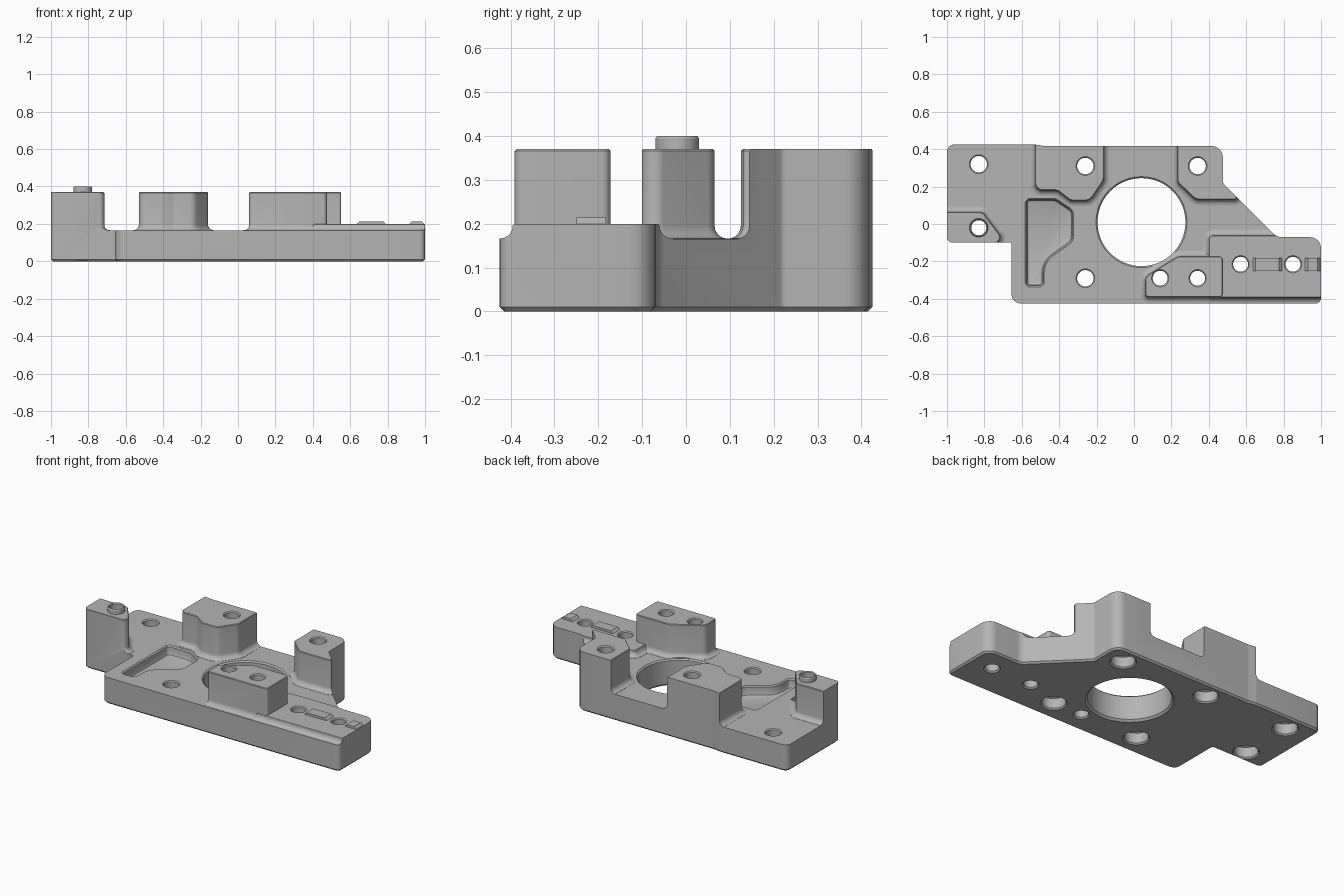
import bpy, bmesh, math
from mathutils import Vector

if "Cube" in bpy.data.objects:
    bpy.data.objects.remove(bpy.data.objects["Cube"], do_unlink=True)

metal = bpy.data.materials.new("cast_grey")
metal.use_nodes = True
grey = (0.46, 0.46, 0.46, 1)
metal.diffuse_color = grey
metal.node_tree.nodes["Principled BSDF"].inputs["Base Color"].default_value = grey

PLATE, STEP, BOSS = 0.165, 0.2, 0.37


def rounded(points, off=0.0, segs=6):
    """Counter-clockwise (x, y, radius) corners, offset outwards and rounded."""
    pts = [Vector(p[:2]) for p in points]
    count = len(pts)
    dirs = [(pts[(i + 1) % count] - pts[i]).normalized() for i in range(count)]
    out = []
    for i, p in enumerate(pts):
        a, b = dirs[i - 1], dirs[i]
        na, nb = Vector((a.y, -a.x)), Vector((b.y, -b.x))
        corner = p + (na + nb) * off / (1 + na.dot(nb))
        turn = math.atan2(a.x * b.y - a.y * b.x, a.dot(b))
        side = 1 if turn > 0 else -1
        r = max(points[i][2] + side * off, 0.004)
        start = corner - a * r * math.tan(abs(turn) / 2)
        centre = start - na * r * side
        for k in range(segs + 1):
            t = turn * k / segs
            n = Vector((na.x * math.cos(t) - na.y * math.sin(t),
                        na.x * math.sin(t) + na.y * math.cos(t)))
            out.append(centre + n * r * side)
    return out


def circle(x, y, r, n=40):
    return [(x + r * math.cos(2 * math.pi * k / n),
             y + r * math.sin(2 * math.pi * k / n)) for k in range(n)]


def loft(name, rings):
    """Closed solid through a stack of (outline, z) rings."""
    bm = bmesh.new()
    rows = [[bm.verts.new((p[0], p[1], z)) for p in ring] for ring, z in rings]
    for low, high in zip(rows, rows[1:]):
        for i in range(len(low)):
            j = (i + 1) % len(low)
            bm.faces.new((low[i], low[j], high[j], high[i]))
    bm.faces.new(rows[0][::-1])
    bm.faces.new(rows[-1])
    bmesh.ops.recalc_face_normals(bm, faces=bm.faces)
    mesh = bpy.data.meshes.new(name)
    bm.to_mesh(mesh)
    bm.free()
    mesh.materials.append(metal)
    obj = bpy.data.objects.new(name, mesh)
    bpy.context.collection.objects.link(obj)
    return obj


def combine(target, other, operation):
    mod = target.modifiers.new("cut", "BOOLEAN")
    mod.operation, mod.solver, mod.object = operation, "EXACT", other
    bpy.context.view_layer.objects.active = target
    bpy.ops.object.modifier_apply(modifier=mod.name)
    bpy.data.objects.remove(other, do_unlink=True)


def boss(name, points, top, fillet=0.03):
    """Upright pad with a concave fillet at its foot and a softened top edge."""
    rings = [(rounded(points, fillet), 0.1)]
    for k in range(6):
        a = math.pi / 2 * k / 5
        rings.append((rounded(points, fillet * (1 - math.sin(a))),
                      PLATE + 0.001 + fillet * (1 - math.cos(a))))
    rings += [(rounded(points), top - 0.004), (rounded(points, -0.004), top)]
    return loft(name, rings)


def smooth(obj):
    bpy.ops.object.select_all(action="DESELECT")
    obj.select_set(True)
    bpy.context.view_layer.objects.active = obj
    bpy.ops.object.shade_smooth_by_angle(angle=math.radians(32))


# Slab, oversized until trimmed to the outline
slab = [(-1.2, -0.6, 0.01), (1.2, -0.6, 0.01), (1.2, 0.6, 0.01), (-1.2, 0.6, 0.01)]
body = loft("mounting_bracket", [(rounded(slab), -0.1), (rounded(slab), PLATE)])

# Raised pads and the low step
combine(body, boss("step", [
    (0.4, -0.395, 0.01), (1.1, -0.395, 0.01), (1.1, -0.06, 0.01),
    (0.4, -0.06, 0.02)], STEP), "UNION")
combine(body, boss("side_pad", [
    (-1.1, -0.102, 0.01), (-0.715, -0.102, 0.03), (-0.715, -0.06, 0.03),
    (-0.81, 0.065, 0.04), (-1.1, 0.065, 0.01)], BOSS), "UNION")
combine(body, boss("rear_pad", [
    (-0.53, 0.5, 0.01), (-0.53, 0.18, 0.04), (-0.41, 0.18, 0.05),
    (-0.34, 0.125, 0.04), (-0.235, 0.125, 0.05), (-0.16, 0.235, 0.05),
    (-0.16, 0.5, 0.01)], BOSS), "UNION")
combine(body, boss("corner_pad", [
    (0.23, 0.5, 0.01), (0.23, 0.225, 0.04), (0.33, 0.13, 0.05),
    (0.55, 0.13, 0.01), (0.55, 0.5, 0.01)], BOSS), "UNION")
combine(body, boss("front_pad", [
    (0.06, -0.391, 0.02), (0.475, -0.391, 0.02), (0.475, -0.172, 0.02),
    (0.235, -0.172, 0.05), (0.06, -0.28, 0.04)], BOSS), "UNION")

# Locating collar on the side pad
collar = (-0.83, -0.02)
combine(body, loft("collar", [
    (circle(*collar, 0.05), 0.3), (circle(*collar, 0.05), 0.394),
    (circle(*collar, 0.046), 0.4)]), "UNION")

# Trim to the plate outline, chamfered underneath
outline = [
    (-1, -0.1, 0.03), (-0.655, -0.1, 0.008), (-0.655, -0.425, 0.05),
    (1, -0.425, 0.03), (1, -0.07, 0.06), (0.765, -0.07, 0.06),
    (0.475, 0.22, 0.02), (0.475, 0.417, 0.06), (-0.48, 0.417, 0.03),
    (-0.53, 0.425, 0.03), (-1, 0.425, 0.04)]
combine(body, loft("outline", [
    (rounded(outline, -0.01), 0), (rounded(outline), 0.01),
    (rounded(outline), 0.5)]), "INTERSECT")

# Curved pocket
pocket = [
    (-0.575, 0.13, 0.02), (-0.575, -0.33, 0.02), (-0.487, -0.33, 0.02),
    (-0.487, -0.2, 0.12), (-0.33, -0.09, 0.05), (-0.33, 0.07, 0.04),
    (-0.42, 0.13, 0.05)]
combine(body, loft("pocket", [
    (rounded(pocket, -0.015), 0.105), (rounded(pocket, -0.005), 0.11),
    (rounded(pocket), 0.12), (rounded(pocket), 0.158),
    (rounded(pocket, 0.007), PLATE), (rounded(pocket, 0.007), 0.3)]), "DIFFERENCE")

# Large bore
bore = (0.04, 0.01)
combine(body, loft("bore", [
    (circle(*bore, r, 96), z) for r, z in (
        (0.247, -0.1), (0.247, 0), (0.235, 0.012), (0.235, PLATE - 0.008),
        (0.243, PLATE), (0.243, 0.5))]), "DIFFERENCE")

# Bolt holes: x, y, top height, bore radius, radius underneath
holes = [
    (-0.83, 0.32, PLATE, 0.044, 0.068), (-0.83, -0.02, 0.4, 0.04, 0.068),
    (-0.26, 0.31, BOSS, 0.044, 0.068), (-0.26, -0.29, PLATE, 0.044, 0.068),
    (0.34, 0.31, BOSS, 0.044, 0.068), (0.34, -0.29, BOSS, 0.04, 0.068),
    (0.14, -0.29, BOSS, 0.04, 0.04), (0.57, -0.215, STEP, 0.04, 0.04),
    (0.85, -0.215, STEP, 0.04, 0.04)]
for x, y, top, r, under in holes:
    profile = [(under + 0.008, -0.1), (under + 0.008, 0), (under, 0.008)]
    if under > r:
        profile += [(under, 0.07), (r, 0.08)]
    profile += [(r, top - 0.006), (r + 0.006, top), (r + 0.006, top + 0.1)]
    combine(body, loft("hole", [(circle(x, y, a), z) for a, z in profile]),
            "DIFFERENCE")
smooth(body)

# Small raised tabs on the step
for name, x0, x1 in (("inner_tab", 0.635, 0.79), ("end_tab", 0.915, 0.995)):
    def rect(inset):
        return [(x0 + inset, -0.25), (x1 - inset, -0.25),
                (x1 - inset, -0.182), (x0 + inset, -0.182)]
    loft(name, [(rect(0), 0.19), (rect(0), STEP), (rect(0.014), 0.214)])
